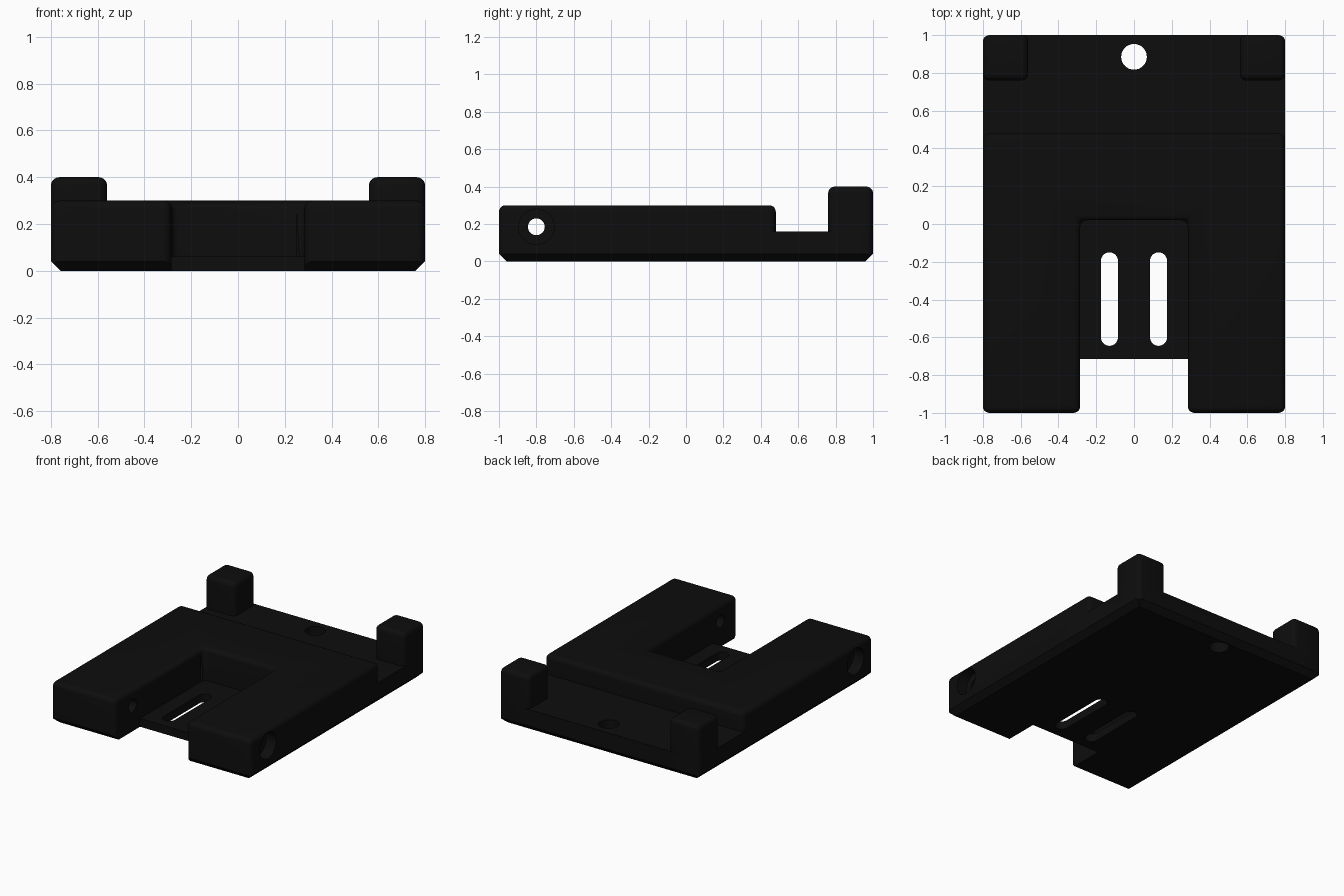
import bpy, bmesh, math
from mathutils import Matrix

if "Cube" in bpy.data.objects:
    bpy.data.objects.remove(bpy.data.objects["Cube"])

black = bpy.data.materials.new("matte black")
black.diffuse_color = (0.004, 0.004, 0.004, 1)
black.use_nodes = True
black.node_tree.nodes["Principled BSDF"].inputs["Base Color"].default_value = black.diffuse_color


def prism(name, outline, z0, z1, radius=0.0, turn=None):
    """Extrude an outline; round every edge except those on the underside."""
    bm = bmesh.new()
    base = bm.faces.new([bm.verts.new((x, y, z0)) for x, y in outline])
    up = bmesh.ops.extrude_face_region(bm, geom=[base], use_keep_orig=True)["geom"]
    for v in up:
        if isinstance(v, bmesh.types.BMVert):
            v.co.z = z1
    bmesh.ops.recalc_face_normals(bm, faces=bm.faces)
    if radius:
        edges = [e for e in bm.edges if max(v.co.z for v in e.verts) > z0 + 1e-4]
        bmesh.ops.bevel(bm, geom=edges, offset=radius, segments=5, profile=0.5,
                        affect='EDGES', clamp_overlap=True)
    if turn:
        bm.transform(turn)
    me = bpy.data.meshes.new(name)
    bm.to_mesh(me)
    bm.free()
    ob = bpy.data.objects.new(name, me)
    bpy.context.collection.objects.link(ob)
    me.materials.append(black)
    return ob


def rect(x0, x1, y0, y1):
    return [(x0, y0), (x1, y0), (x1, y1), (x0, y1)]


def stadium(x, y0, y1, r, n=16):
    """Rounded slot outline; a circle when y0 equals y1."""
    top = [(x + r * math.cos(math.pi * i / n), y1 + r * math.sin(math.pi * i / n))
           for i in range(n + (y0 != y1))]
    bottom = [(x - r * math.cos(math.pi * i / n), y0 - r * math.sin(math.pi * i / n))
              for i in range(n + (y0 != y1))]
    return top + bottom


def combine(target, tool, operation):
    tool.hide_render = True
    m = target.modifiers.new(operation.lower(), 'BOOLEAN')
    m.operation, m.solver, m.object = operation, 'EXACT', tool
    bpy.context.view_layer.objects.active = target
    bpy.ops.object.modifier_apply(modifier=m.name)
    bpy.data.objects.remove(tool)


# U-shaped main block with the open front pocket
body = prism("mount_body", [(-0.8, -1), (-0.285, -1), (-0.285, 0.02), (0.285, 0.02),
                            (0.285, -1), (0.8, -1), (0.8, 0.48), (-0.8, 0.48)],
             0, 0.30, 0.035)

# Lower rear shelf, thin pocket floor and the two rear corner posts
shelf_outline = rect(-0.8, 0.8, 0.3, 1)
shelf = prism("shelf", shelf_outline, 0, 0.16)
bm = bmesh.new()
bm.from_mesh(shelf.data)
corners = [e for e in bm.edges if all(v.co.y > 0.99 for v in e.verts)
           and abs(e.verts[0].co.z - e.verts[1].co.z) > 0.1]
bmesh.ops.bevel(bm, geom=corners, offset=0.035, segments=5, profile=0.5, affect='EDGES')
bm.to_mesh(shelf.data)
bm.free()
combine(body, shelf, 'UNION')
combine(body, prism("pocket_floor", rect(-0.35, 0.35, -0.715, 0.1), 0, 0.06), 'UNION')
for s in (-1, 1):
    post = prism("post", rect(*sorted((s * 0.56, s * 0.8)), 0.76, 1), 0, 0.40, 0.035)
    combine(body, post, 'UNION')

# Chamfer around the outer bottom edge
bm = bmesh.new()
rings = []
for hx, hy, z in ((0.74, 0.94, -0.02), (0.82, 1.02, 0.06), (0.82, 1.02, 0.6)):
    rings.append([bm.verts.new((x, y, z)) for x, y in rect(-hx, hx, -hy, hy)])
bm.faces.new(rings[0][::-1])
bm.faces.new(rings[2])
for a, b in zip(rings, rings[1:]):
    for i in range(4):
        j = (i + 1) % 4
        bm.faces.new((a[i], a[j], b[j], b[i]))
bmesh.ops.recalc_face_normals(bm, faces=bm.faces)
me = bpy.data.meshes.new("envelope")
bm.to_mesh(me)
bm.free()
envelope = bpy.data.objects.new("envelope", me)
me.materials.append(black)
bpy.context.collection.objects.link(envelope)
combine(body, envelope, 'INTERSECT')

# Rear hole and the two floor slots
combine(body, prism("hole", stadium(0, 0.885, 0.885, 0.068), -0.1, 0.5), 'DIFFERENCE')
for s in (-1, 1):
    combine(body, prism("slot", stadium(s * 0.13, -0.6, -0.195, 0.045), -0.1, 0.2),
            'DIFFERENCE')

# Counterbored screw holes across the arms
for s in (-1, 1):
    turn = Matrix.Translation((0, -0.8, 0.185)) @ Matrix.Rotation(s * math.pi / 2, 4, 'Y')
    for r, inner in ((0.045, 0.15), (0.095, 0.72)):
        combine(body, prism("screw_hole", stadium(0, 0, 0, r), inner, 0.9, turn=turn),
                'DIFFERENCE')

# Smooth roundings, crisp edges
bpy.ops.object.select_all(action='DESELECT')
body.select_set(True)
bpy.context.view_layer.objects.active = body
bpy.ops.object.shade_smooth_by_angle(angle=math.radians(30))
